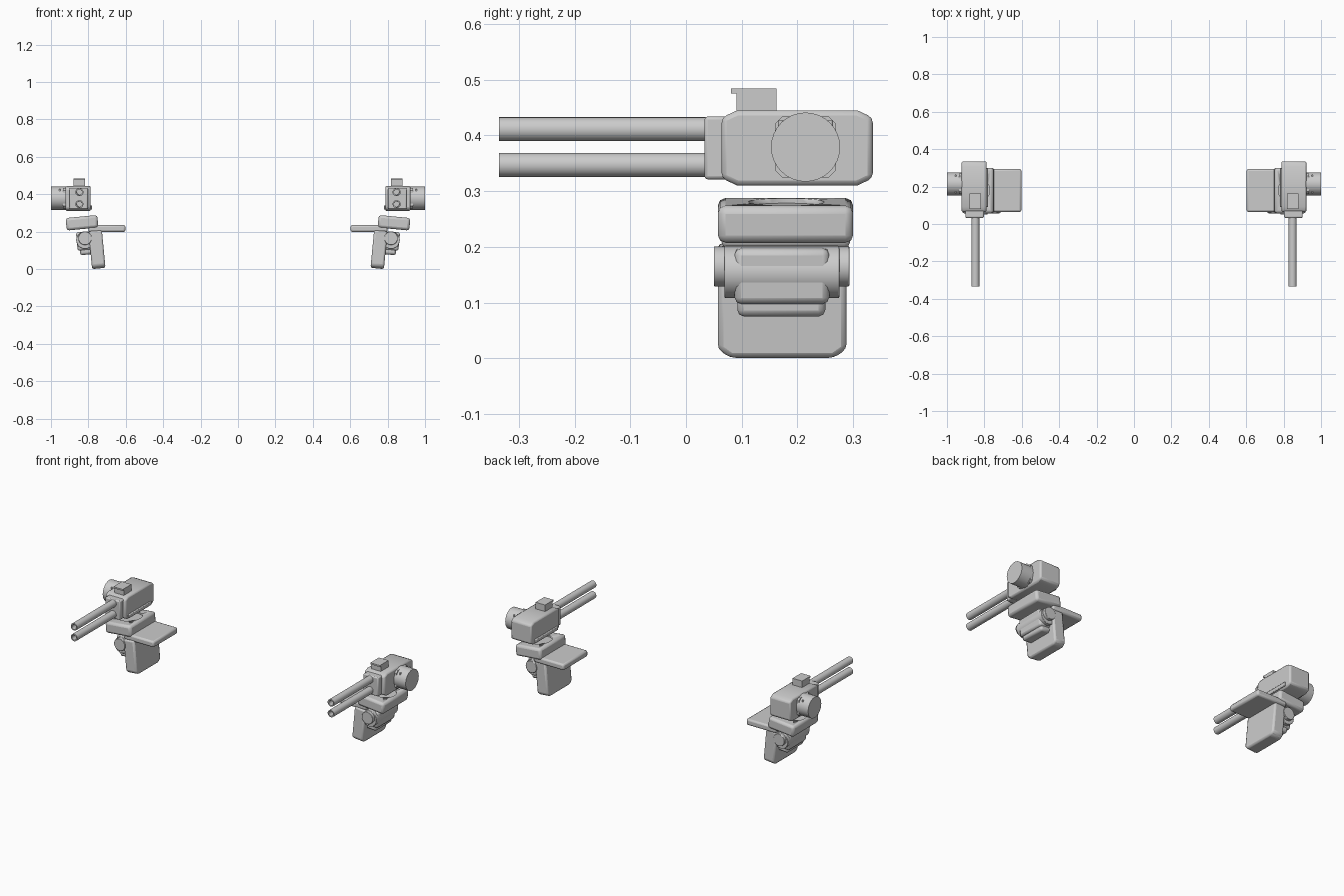
import bpy, bmesh, math
from mathutils import Matrix, Vector

cube = bpy.data.objects.get("Cube")
if cube:
    bpy.data.objects.remove(cube, do_unlink=True)

GREY = (0.6, 0.6, 0.6, 1)
grey = bpy.data.materials.new("plain grey")
grey.use_nodes = True
grey.diffuse_color = GREY
grey.node_tree.nodes["Principled BSDF"].inputs["Base Color"].default_value = GREY

TILT = math.radians(5.5)


def finish(name, bm, bevel=0, segments=2, tilt=False, recess=None):
    """Turn a left-side bmesh into an object mirrored to the right side."""
    bmesh.ops.recalc_face_normals(bm, faces=bm.faces)
    if tilt:
        xs, zs = [v.co.x for v in bm.verts], [v.co.z for v in bm.verts]
        mid = Vector(((min(xs) + max(xs)) / 2, 0, (min(zs) + max(zs)) / 2))
        bmesh.ops.rotate(bm, verts=bm.verts, cent=mid, matrix=Matrix.Rotation(TILT, 3, 'Y'))
    mesh = bpy.data.meshes.new(name)
    bm.to_mesh(mesh)
    bm.free()
    mesh.materials.append(grey)
    ob = bpy.data.objects.new(name, mesh)
    bpy.context.collection.objects.link(ob)
    bpy.ops.object.select_all(action='DESELECT')
    bpy.context.view_layer.objects.active = ob
    ob.select_set(True)
    bpy.ops.object.shade_smooth_by_angle(angle=math.radians(35))
    if bevel:
        mod = ob.modifiers.new("bevel", 'BEVEL')
        mod.width, mod.segments = bevel, segments
        mod.limit_method, mod.angle_limit = 'ANGLE', math.radians(35)
    if recess:
        cut = ob.modifiers.new("recess", 'BOOLEAN')
        cut.object, cut.operation, cut.solver = recess, 'DIFFERENCE', 'EXACT'
    ob.modifiers.new("mirror", 'MIRROR').use_mirror_merge = False
    return ob


def prism(name, x, y, z, low=(0, 0), high=(0, 0), **kw):
    """Block whose side outline has (along y, along z) corner cuts, low and high."""
    (y0, y1), (z0, z1), (a, b), (c, d) = y, z, low, high
    outline = [(y0, z0 + b), (y0 + a, z0), (y1 - a, z0), (y1, z0 + b),
               (y1, z1 - d), (y1 - c, z1), (y0 + c, z1), (y0, z1 - d)]
    points = list(dict.fromkeys(outline))
    bm = bmesh.new()
    face = bm.faces.new([bm.verts.new((x[0], *p)) for p in points])
    side = bmesh.ops.extrude_face_region(bm, geom=[face])
    moved = [g for g in side["geom"] if isinstance(g, bmesh.types.BMVert)]
    bmesh.ops.translate(bm, verts=moved, vec=(x[1] - x[0], 0, 0))
    return finish(name, bm, **kw)


def round_bar(axis, centre, radius, length, sides=32):
    bm = bmesh.new()
    turn = Vector((0, 0, 1)).rotation_difference(Vector(axis)).to_matrix().to_4x4()
    bmesh.ops.create_cone(bm, cap_ends=True, segments=sides, radius1=radius, radius2=radius,
                          depth=length, matrix=Matrix.Translation(centre) @ turn)
    return bm


X, Y, Z = (1, 0, 0), (0, 1, 0), (0, 0, 1)

# Gun housing, front collar and side lip
prism("gun_housing", (0.788, 0.922), (0.064, 0.335), (0.31, 0.445),
      low=(0.028, 0.013), high=(0.028, 0.013), bevel=0.009)
prism("front_collar", (0.803, 0.902), (0.033, 0.08), (0.321, 0.434), bevel=0.006)
prism("side_lip", (0.78, 0.80), (0.09, 0.30), (0.318, 0.34), bevel=0.004)

# Twin hollow barrels
for name, height in (("upper_barrel", 0.411), ("lower_barrel", 0.347)):
    bm = round_bar(Y, (0.848, -0.1425, height), 0.0215, 0.385)
    muzzle = min(bm.faces, key=lambda f: f.calc_center_median().y)
    bmesh.ops.inset_region(bm, faces=[muzzle], thickness=0.007)
    bmesh.ops.inset_region(bm, faces=[muzzle], thickness=0.0005)
    bmesh.ops.translate(bm, verts=muzzle.verts, vec=(0, 0.05, 0))
    finish(name, bm)

# Sight with its overhanging hood
prism("sight_block", (0.817, 0.88), (0.091, 0.162), (0.43, 0.484))
prism("sight_hood", (0.817, 0.88), (0.081, 0.095), (0.475, 0.484))

# Side drum on its square mount
prism("drum_mount", (0.91, 0.935), (0.16, 0.269), (0.324, 0.434),
      low=(0.013, 0.013), high=(0.013, 0.013))
finish("side_drum", round_bar(X, (0.96, 0.2145, 0.379), 0.062, 0.08))
for y in (0.17, 0.259):
    finish("drum_pin", round_bar(Z, (0.953, y, 0.412), 0.005, 0.03, 12))

# Shoulder slab with a round shallow socket in its top
bm = round_bar(Z, (0.836, 0.18, 0.297), 0.068, 0.05)
bmesh.ops.rotate(bm, verts=bm.verts, cent=(0.836, 0.18, 0.248), matrix=Matrix.Rotation(TILT, 3, 'Y'))
socket = finish("socket_cutter", bm)
socket.modifiers.clear()
socket.hide_render = True
socket.hide_set(True)
prism("shoulder_slab", (0.749, 0.919), (0.057, 0.30), (0.214, 0.281),
      bevel=0.014, tilt=True, recess=socket)

# Flat wing plate and hanging arm
prism("wing_plate", (0.602, 0.80), (0.064, 0.294), (0.198, 0.235), bevel=0.01)
prism("hanging_arm", (0.718, 0.79), (0.057, 0.288), (0.003, 0.205),
      low=(0.022, 0.016), bevel=0.01, tilt=True)

# Elbow joint: axle, hub, casing and lower pad
finish("elbow_axle", round_bar(Y, (0.818, 0.1715, 0.165), 0.036, 0.243), bevel=0.002)
finish("elbow_hub", round_bar(Y, (0.818, 0.172, 0.155), 0.047, 0.206), bevel=0.002)
prism("elbow_casing", (0.785, 0.862), (0.087, 0.257), (0.1, 0.2), bevel=0.012, tilt=True)
prism("elbow_pad", (0.78, 0.846), (0.092, 0.25), (0.077, 0.125), bevel=0.012, tilt=True)
